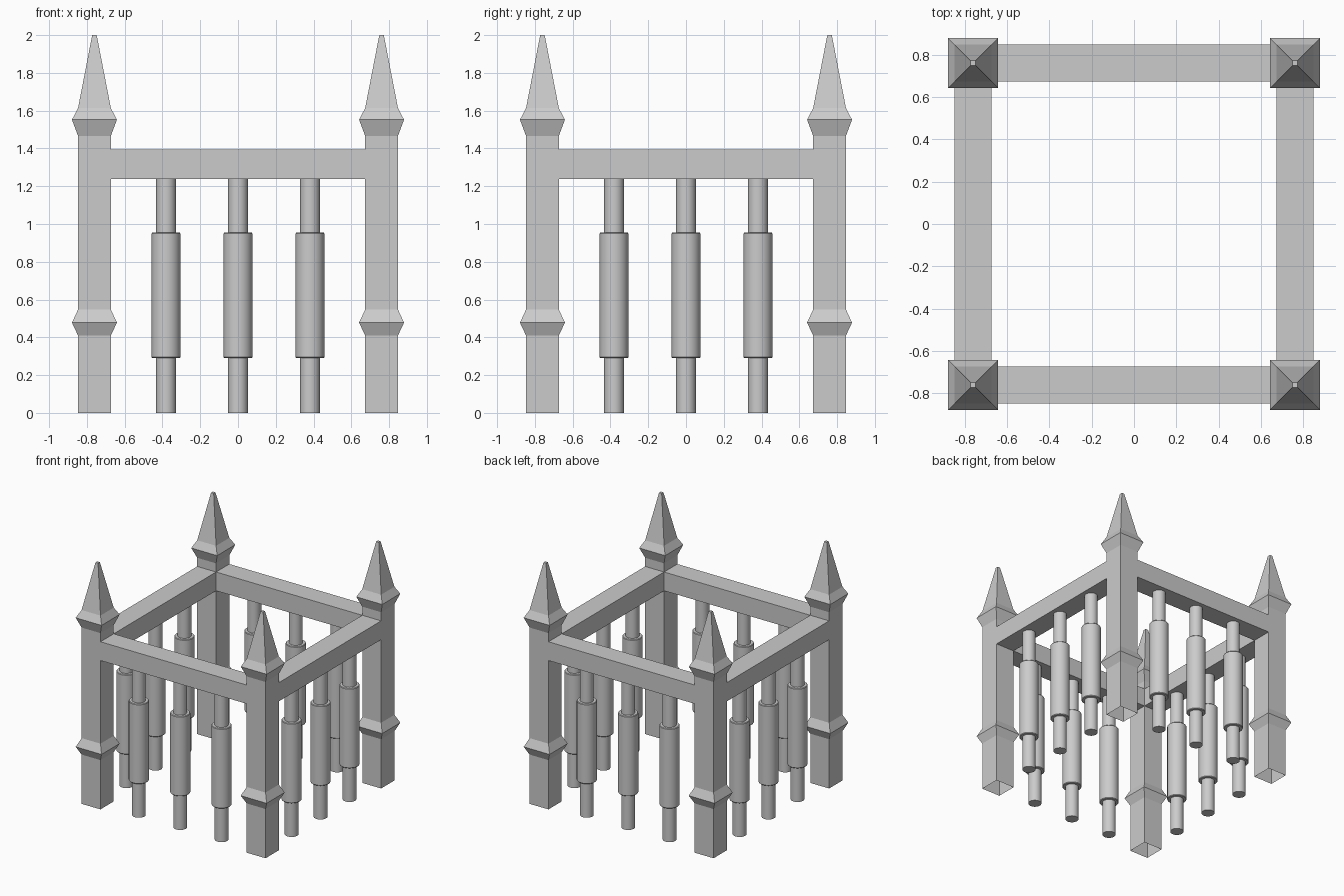
import bpy, bmesh, math

if "Cube" in bpy.data.objects:
    bpy.data.objects.remove(bpy.data.objects["Cube"])

C = 0.76      # post centre offset
H = 0.087     # half width of posts and rails


def lathe(name, profile, sides, x, y, turn=0.0, cap_bottom=True):
    """Stack rings of (radius, z) into a closed column."""
    bm = bmesh.new()
    rings = []
    for r, z in profile:
        rings.append([bm.verts.new((r * math.cos(turn + 2 * math.pi * i / sides),
                                    r * math.sin(turn + 2 * math.pi * i / sides), z))
                      for i in range(sides)])
    for a, b in zip(rings, rings[1:]):
        for i in range(sides):
            j = (i + 1) % sides
            bm.faces.new((a[i], a[j], b[j], b[i]))
    bm.faces.new(rings[-1])
    if cap_bottom:
        bm.faces.new(rings[0][::-1])
    mesh = bpy.data.meshes.new(name)
    bm.to_mesh(mesh)
    bm.free()
    ob = bpy.data.objects.new(name, mesh)
    ob.location = (x, y, 0)
    bpy.context.collection.objects.link(ob)
    return ob


def box(name, centre, size):
    bpy.ops.mesh.primitive_cube_add(size=1, location=centre)
    ob = bpy.context.object
    ob.name = name
    ob.scale = size
    bpy.ops.object.transform_apply(location=False, rotation=False, scale=True)
    return ob


# Square corner posts with two collars and a spire, open underneath
post = [(H, 0), (H, 0.41), (0.119, 0.478), (H, 0.547), (H, 1.467),
        (0.119, 1.552), (H, 1.613), (0.012, 2.0)]
post = [(h * math.sqrt(2), z) for h, z in post]
for sx in (-1, 1):
    for sy in (-1, 1):
        lathe("corner_post", post, 4, sx * C, sy * C, math.pi / 4, False)

# Top rails between the posts
length = 2 * (C - H)
for s in (-1, 1):
    box("rail_x", (0, s * C, 1.317), (length, 2 * H, 0.156))
    box("rail_y", (s * C, 0, 1.317), (2 * H, length, 0.156))

# Round balusters, three under each rail
baluster = [(0.052, 0), (0.052, 0.29), (0.072, 0.29), (0.076, 0.295),
            (0.076, 0.95), (0.072, 0.955), (0.052, 0.955), (0.052, 1.24)]
for s in (-1, 1):
    for t in (-0.381, 0, 0.381):
        for x, y in ((t, s * C), (s * C, t)):
            ob = lathe("baluster", baluster, 32, x, y)
            bpy.ops.object.select_all(action='DESELECT')
            ob.select_set(True)
            bpy.context.view_layer.objects.active = ob
            bpy.ops.object.shade_smooth_by_angle(angle=math.radians(30))
